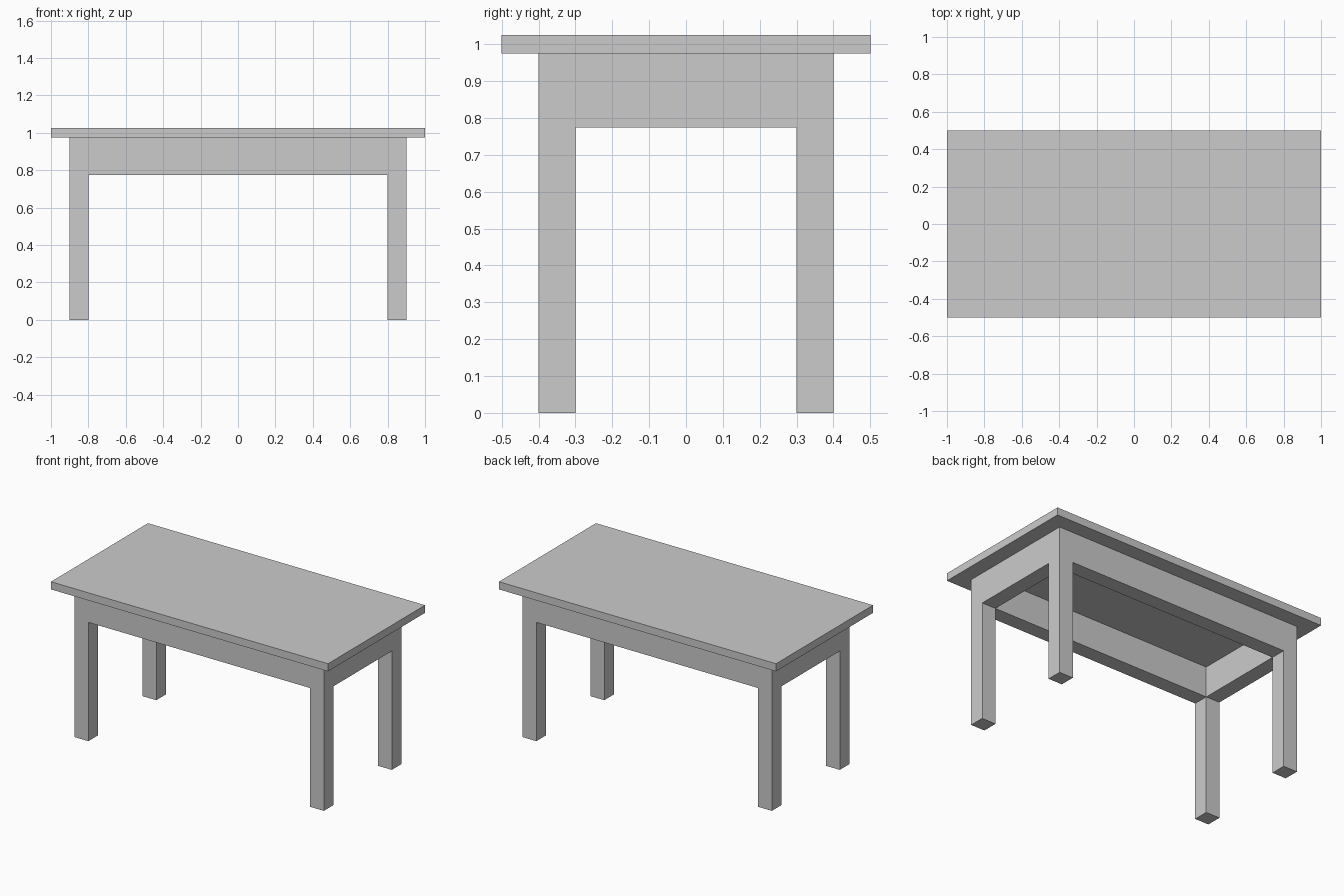
import bpy, bmesh
from mathutils import Vector

if "Cube" in bpy.data.objects:
    bpy.data.objects.remove(bpy.data.objects["Cube"])

TOP_Z, APRON_Z, THICK = 0.975, 0.775, 0.05


def finish(bm, name):
    bmesh.ops.recalc_face_normals(bm, faces=bm.faces)
    mesh = bpy.data.meshes.new(name)
    bm.to_mesh(mesh)
    bm.free()
    obj = bpy.data.objects.new(name, mesh)
    bpy.context.collection.objects.link(obj)
    return obj


# Table top: thin slab
bm = bmesh.new()
bmesh.ops.create_cube(bm, size=1)
bmesh.ops.scale(bm, vec=(2, 1, THICK), verts=bm.verts)
bmesh.ops.translate(bm, vec=(0, 0, TOP_Z + THICK / 2), verts=bm.verts)
finish(bm, "table_top")

# Apron ring in plan: a 3x3 grid with the middle cell left open
bm = bmesh.new()
xs, ys = (-0.9, -0.8, 0.8, 0.9), (-0.4, -0.3, 0.3, 0.4)
v = [[bm.verts.new((x, y, APRON_Z)) for y in ys] for x in xs]
corners = []
for i in range(3):
    for j in range(3):
        if (i, j) == (1, 1):
            continue
        f = bm.faces.new((v[i][j], v[i][j + 1], v[i + 1][j + 1], v[i + 1][j]))
        if i != 1 and j != 1:
            corners.append(f)

# Raise the ring to the underside of the top
ext = bmesh.ops.extrude_face_region(bm, geom=bm.faces[:])
raised = [g for g in ext["geom"] if isinstance(g, bmesh.types.BMVert)]
bmesh.ops.translate(bm, vec=(0, 0, TOP_Z - APRON_Z), verts=raised)

# Legs: pull the four corner cells down to the floor
bm.normal_update()
corners = [f for f in bm.faces
           if all(abs(p.co.z - APRON_Z) < 1e-5 for p in f.verts)
           and abs(f.calc_center_median().x) > 0.8
           and abs(f.calc_center_median().y) > 0.3]
for f in corners:
    leg = bmesh.ops.extrude_discrete_faces(bm, faces=[f])["faces"][0]
    bmesh.ops.translate(bm, vec=Vector((0, 0, -APRON_Z)), verts=leg.verts[:])
finish(bm, "apron_and_legs")
